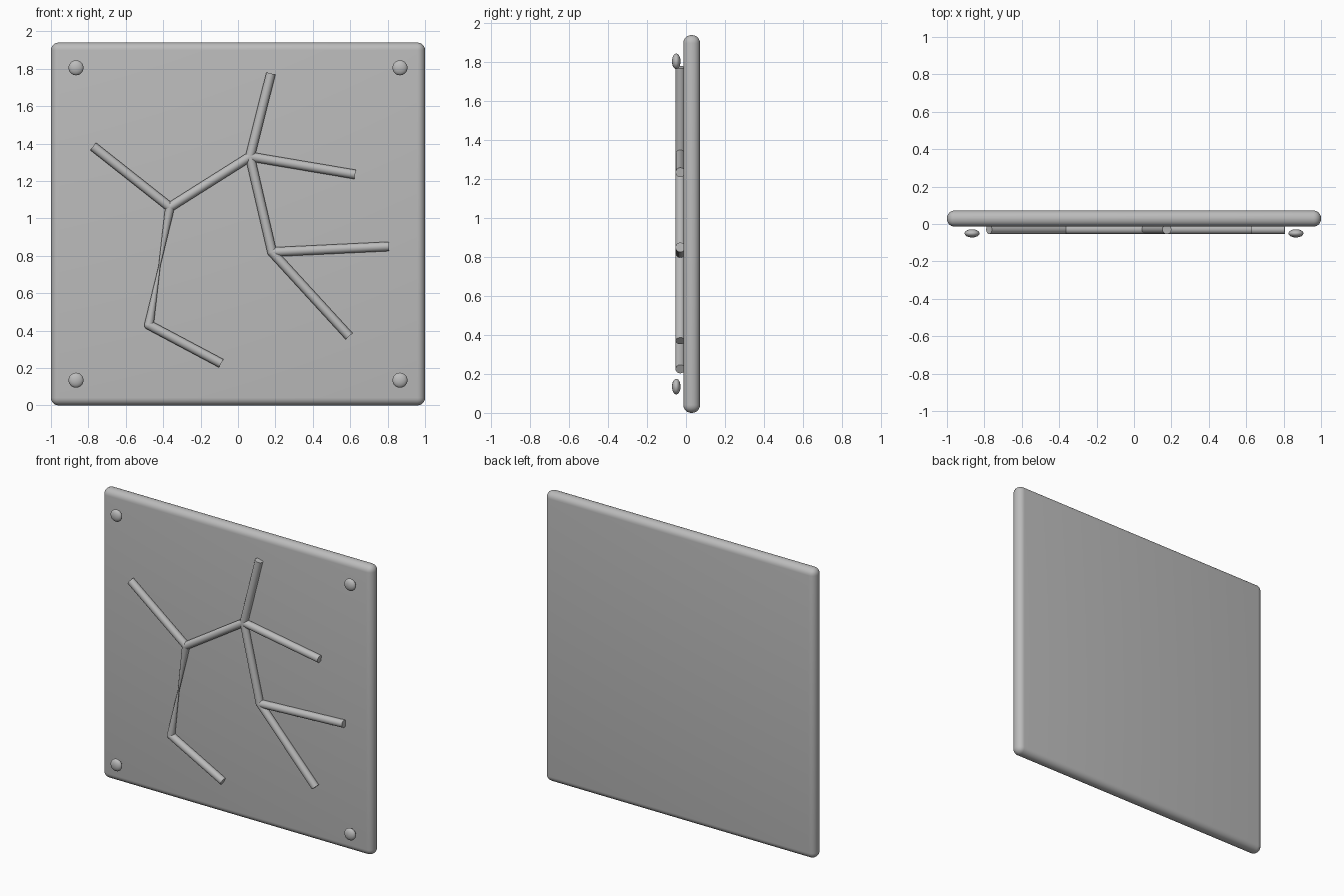
import bpy
import math
from mathutils import Vector

cube = bpy.data.objects.get("Cube")
if cube:
    bpy.data.objects.remove(cube, do_unlink=True)

# Single grey finish
grey = bpy.data.materials.new("plain grey")
grey.use_nodes = True
colour = (0.5, 0.5, 0.5, 1)
grey.diffuse_color = colour
grey.node_tree.nodes["Principled BSDF"].inputs["Base Color"].default_value = colour


def finish(name, angle=40):
    obj = bpy.context.object
    obj.name = name
    obj.data.materials.append(grey)
    bpy.ops.object.shade_smooth_by_angle(angle=math.radians(angle))
    return obj


# Panel with fully rounded edges
WIDTH, HEIGHT, THICK = 2.0, 1.94, 0.086
BACK = 0.072
bpy.ops.mesh.primitive_cube_add(size=1, location=(0, BACK - THICK / 2, HEIGHT / 2))
bpy.context.object.scale = (WIDTH, THICK, HEIGHT)
bpy.ops.object.transform_apply(location=False, rotation=False, scale=True)
bevel = bpy.context.object.modifiers.new("rounded edge", "BEVEL")
bevel.width = 0.041
bevel.segments = 6
bpy.ops.object.modifier_apply(modifier=bevel.name)
finish("panel")

# Flattened studs near the four corners
for side, x in (("right", -0.866), ("left", 0.866)):
    for level, z in (("lower", 0.135), ("upper", 1.805)):
        bpy.ops.mesh.primitive_uv_sphere_add(
            segments=24, ring_count=16, radius=0.04, location=(x, -0.05, z))
        bpy.context.object.scale.y = 0.55
        finish(f"{level}_{side}_stud", 180)

# Branching rods lying on the front face
RADIUS, ROD_Y = 0.025, -0.029
points = {
    "right_tip": (-0.775, 1.385),
    "right_fork": (-0.364, 1.06),
    "right_elbow": (-0.476, 0.43),
    "bottom_tip": (-0.09, 0.225),
    "centre_fork": (0.064, 1.33),
    "top_tip": (0.176, 1.775),
    "upper_left_tip": (0.626, 1.235),
    "left_fork": (0.182, 0.82),
    "middle_left_tip": (0.807, 0.85),
    "lower_left_tip": (0.594, 0.37),
}
place = {key: Vector((x, ROD_Y, z)) for key, (x, z) in points.items()}


def rod(start, end, pinched=False):
    a, b = place[start], place[end]
    # A pinched rod is two cones meeting at a narrow waist
    mid = (a + b) / 2
    pieces = [(a, mid), (b, mid)] if pinched else [(a, b)]
    for i, (p, q) in enumerate(pieces):
        axis = q - p
        bpy.ops.mesh.primitive_cone_add(
            vertices=16, radius1=RADIUS, radius2=0.005 if pinched else RADIUS,
            depth=axis.length, location=(p + q) / 2,
            rotation=axis.to_track_quat("Z", "Y").to_euler())
        finish(f"rod_{start}_to_{end}" + (f"_half_{i + 1}" if pinched else ""))


rod("right_tip", "right_fork")
rod("right_fork", "centre_fork")
rod("right_fork", "right_elbow", pinched=True)
rod("right_elbow", "bottom_tip")
rod("centre_fork", "top_tip")
rod("centre_fork", "upper_left_tip")
rod("centre_fork", "left_fork")
rod("left_fork", "middle_left_tip")
rod("left_fork", "lower_left_tip")

# Rounded joints where rods meet
for key in ("right_fork", "right_elbow", "centre_fork", "left_fork"):
    bpy.ops.mesh.primitive_uv_sphere_add(
        segments=16, ring_count=10, radius=RADIUS, location=place[key])
    finish(f"{key}_joint", 180)
